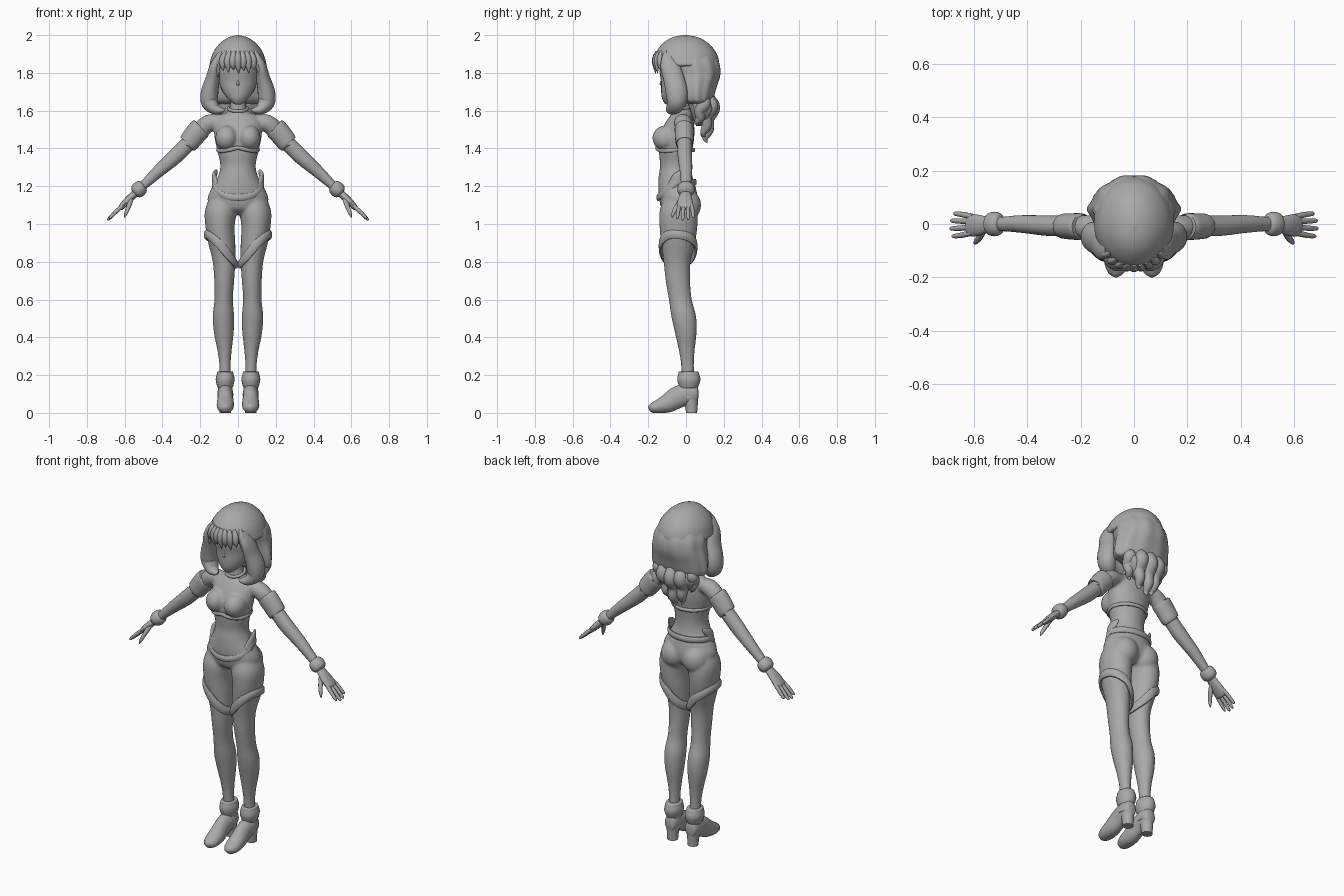
import bpy, bmesh, math
from mathutils import Vector

grey = bpy.data.materials.new("plain_grey")
grey.diffuse_color = (0.40, 0.40, 0.40, 1)


def spline(pts, closed, steps=5):
    """Smooth interpolation of path points and radii."""
    n, out = len(pts), []
    get = lambda i: Vector(pts[i % n] if closed else pts[max(0, min(n - 1, i))])
    for i in range(n if closed else n - 1):
        p0, p1, p2, p3 = (get(i + k) for k in (-1, 0, 1, 2))
        for s in range(steps):
            t = s / steps
            out.append(0.5 * (2 * p1 + (p2 - p0) * t + (2 * p0 - 5 * p1 + 4 * p2 - p3) * t * t
                              + (3 * p1 - p0 - 3 * p2 + p3) * t ** 3))
    return out if closed else out + [get(n - 1)]


def tube(bm, pts, up=(0, 1, 0), flat=False, closed=False, sides=24, ripple=(0, 0), sx=1, steps=5):
    """Loft ellipses (x, y, z, side radius, up radius) along a path."""
    rows = spline([Vector(p) for p in pts], closed, steps)
    n, rings = len(rows), []
    for i, r in enumerate(rows):
        a = rows[(i - 1) % n if closed else max(i - 1, 0)]
        b = rows[(i + 1) % n if closed else min(i + 1, n - 1)]
        t = Vector((0, 0, 1)) if flat else Vector(b[:3]) - Vector(a[:3])
        side = Vector(up).cross(t).normalized()
        top = t.cross(side).normalized()
        ring = []
        for k in range(sides):
            g = 2 * math.pi * k / sides
            w = 1 + ripple[0] * math.cos(ripple[1] * g)
            v = Vector(r[:3]) + side * (max(r[3], .001) * w * math.cos(g)) + top * (max(r[4], .001) * w * math.sin(g))
            ring.append(bm.verts.new((v.x * sx, v.y, v.z)))
        rings.append(ring)
    for i in range(n if closed else n - 1):
        p, q = rings[i], rings[(i + 1) % n]
        for k in range(sides):
            bm.faces.new((p[k], p[(k + 1) % sides], q[(k + 1) % sides], q[k]))
    if not closed:
        bm.faces.new(rings[0][::-1])
        bm.faces.new(rings[-1])


def finish(name, bm, mirror=False, voxel=0):
    bmesh.ops.recalc_face_normals(bm, faces=bm.faces)
    me = bpy.data.meshes.new(name)
    bm.to_mesh(me)
    bm.free()
    me.materials.append(grey)
    ob = bpy.data.objects.new(name, me)
    bpy.context.collection.objects.link(ob)
    if voxel:
        m = ob.modifiers.new("fuse", 'REMESH')
        m.mode, m.voxel_size, m.use_smooth_shade = 'VOXEL', voxel, True
        s = ob.modifiers.new("soften", 'SMOOTH')
        s.factor, s.iterations = 0.5, 6
    if mirror:
        ob.modifiers.new("mirror", 'MIRROR')
    bpy.ops.object.select_all(action='DESELECT')
    ob.select_set(True)
    bpy.context.view_layer.objects.active = ob
    bpy.ops.object.shade_smooth_by_angle(angle=math.radians(45))
    return ob


def part(name, pts, mirror=False, **kw):
    bm = bmesh.new()
    tube(bm, pts, **kw)
    return finish(name, bm, mirror)


def ball(c, rx, ry, rz):
    """Vertical ellipsoid as loft points."""
    return [(c[0], c[1], c[2] + rz * math.sin(a), rx * math.cos(a), ry * math.cos(a))
            for a in (math.radians(d) for d in range(-90, 91, 30))]


# Body: torso, bust, seat, legs and arms fused into one skin
body = bmesh.new()
tube(body, [(0, -.035, 1.05, .05, .05), (0, -.037, 1.08, .13, .09), (0, -.04, 1.13, .162, .102),
            (0, -.047, 1.19, .14, .1), (0, -.055, 1.25, .107, .09), (0, -.055, 1.31, .094, .083),
            (0, -.055, 1.38, .108, .088), (0, -.048, 1.46, .125, .092), (0, -.035, 1.53, .125, .078),
            (0, -.025, 1.575, .1, .058), (0, -.02, 1.605, .047, .045), (0, -.025, 1.7, .04, .042)], flat=True)
for s in (1, -1):
    tube(body, ball((.06, -.105, 1.455), .06, .073, .068), flat=True, sx=s)
    tube(body, ball((.07, .0, 1.1), .078, .08, .085), flat=True, sx=s)
    tube(body, [(.085, -.04, 1.15, .06, .07), (.092, -.04, 1.07, .083, .1), (.095, -.04, .98, .077, .1),
                (.086, -.042, .9, .072, .09), (.074, -.047, .8, .06, .072), (.073, -.043, .7, .053, .065),
                (.076, -.03, .6, .049, .061), (.077, -.012, .51, .057, .066), (.075, -.001, .42, .052, .057),
                (.071, .004, .33, .038, .042), (.069, .008, .25, .03, .034), (.068, .012, .14, .03, .034)],
         flat=True, sx=s)
    tube(body, [(.08, -.02, 1.545, .035, .04), (.15, -.015, 1.535, .046, .048), (.2, -.01, 1.495, .047, .043),
                (.26, -.008, 1.43, .042, .04), (.33, -.006, 1.36, .042, .039), (.42, 0, 1.28, .034, .034),
                (.5, 0, 1.205, .025, .028), (.55, 0, 1.155, .02, .028)], sx=s)
finish("body", body, voxel=.008)

# Top hem and neckline seam
def girdle(cx, cy, rx, ry, zf, ra, rb, n=24):
    return [(cx + rx * math.cos(g), cy + ry * math.sin(g), zf(math.cos(g), math.sin(g)), ra, rb)
            for g in (2 * math.pi * k / n for k in range(n))]

band = dict(up=(0, 0, 1), closed=True, sides=10, steps=3)
part("top_hem", girdle(0, -.057, .108, .098, lambda c, s: 1.392 + .012 * max(0, -s) * (1 - 2 * abs(c)), .008, .011), **band)
part("neck_band", girdle(0, -.022, .05, .05, lambda c, s: 1.61 + .012 * s, .008, .009), **band)

# Hip belt, dipping at the front, with side flares
part("hip_belt", girdle(0, -.05, .13, .098, lambda c, s: 1.222 - .082 * max(0, -s) ** .8, .009, .018), **band)
part("belt_flare", [(.088, -.12, 1.155, .006, .01), (.115, -.08, 1.2, .012, .022), (.126, -.045, 1.245, .012, .028),
                    (.117, -.01, 1.275, .008, .016), (.11, 0, 1.285, .002, .004)], mirror=True, up=(0, 0, 1))

# Stocking tops: tilted bands, high outside and low inside
def stocking_z(c, s):
    return .885 + .058 * c - .04 * max(0, -c) + .018 * max(0, -s) * max(0, c)
part("stocking_band", girdle(.09, -.042, .08, .092, stocking_z, .011, .024), mirror=True, **band)

# Arm and wrist cuffs
part("arm_band", [(.197, -.01, 1.508, .047, .042), (.2, -.01, 1.505, .058, .05), (.237, -.009, 1.462, .057, .049),
                  (.262, -.008, 1.428, .053, .047), (.265, -.008, 1.425, .043, .04)], mirror=True)
part("wrist_cuff", [(.5, 0, 1.207, .024, .026), (.508, 0, 1.2, .036, .041), (.525, 0, 1.183, .041, .046),
                    (.54, 0, 1.168, .036, .041), (.549, 0, 1.16, .02, .026)], mirror=True)

# Hands: palm, four fingers and thumb
hand = bmesh.new()
tube(hand, [(.535, 0, 1.17, .018, .025), (.57, -.004, 1.138, .02, .036), (.6, -.005, 1.108, .018, .042),
            (.622, -.004, 1.085, .014, .038), (.628, -.004, 1.079, .004, .025)], sides=16)
for y, reach in ((-.038, .9), (-.014, 1.0), (.01, .97), (.032, .82)):
    tube(hand, [(.605, y * .85, 1.103, .011, .011), (.605 + .045 * reach, y * 1.1, 1.103 - .042 * reach, .0105, .0105),
                (.605 + .078 * reach, y * 1.2, 1.103 - .075 * reach, .008, .008),
                (.605 + .086 * reach, y * 1.2, 1.103 - .084 * reach, .002, .002)], sides=10)
tube(hand, [(.563, -.02, 1.135, .012, .014), (.578, -.048, 1.095, .012, .013), (.592, -.066, 1.06, .0095, .01),
            (.6, -.073, 1.035, .003, .003)], sides=10)
finish("hand", hand, mirror=True)

# Boots: foot, ankle shaft, heel and cuff
boot = bmesh.new()
tube(boot, [(.067, .066, .1, .012, .02), (.067, .055, .1, .034, .047), (.067, .01, .1, .042, .055),
            (.067, -.045, .082, .041, .058), (.067, -.095, .052, .045, .05), (.067, -.145, .034, .044, .037),
            (.067, -.182, .024, .03, .025), (.067, -.196, .018, .006, .012)], up=(0, 0, 1))
tube(boot, [(.067, .012, .08, .042, .05), (.067, .014, .13, .038, .046), (.067, .014, .19, .036, .042)], flat=True)
tube(boot, [(.067, .03, 0, .03, .029), (.067, .028, .04, .032, .034), (.067, .025, .085, .037, .04)], flat=True)
for v in boot.verts:
    v.co.z = max(v.co.z, 0)
finish("boot", boot, mirror=True)
part("boot_cuff", [(.068, .014, .13, .034, .042), (.068, .014, .138, .041, .05), (.068, .015, .175, .05, .061),
                   (.068, .014, .207, .044, .055), (.068, .013, .218, .04, .05), (.068, .013, .219, .028, .03)],
     mirror=True, flat=True)

# Head and nose
part("head", [(0, -.085, 1.632, .012, .018), (0, -.082, 1.642, .03, .034), (0, -.07, 1.67, .06, .058),
              (0, -.052, 1.71, .086, .08), (0, -.035, 1.76, .102, .098), (0, -.03, 1.83, .108, .11),
              (0, -.02, 1.92, .08, .09)], flat=True)
part("nose", [(0, -.126, 1.765, .004, .005), (0, -.133, 1.742, .007, .007), (0, -.126, 1.73, .003, .004)], flat=True, sides=8)

# Hair cap, back bell and lower layer
part("hair_cap", [(0, .005, 1.835, .1, .115), (0, .003, 1.838, .146, .165), (0, .002, 1.87, .145, .171),
                  (0, 0, 1.92, .125, .152), (0, -.002, 1.965, .086, .11), (0, -.004, 1.99, .045, .062),
                  (0, -.004, 2.0, .004, .006)], flat=True, sides=40)
part("hair_back", [(0, .06, 1.635, .1, .04), (0, .06, 1.642, .155, .07), (0, .056, 1.665, .172, .09),
                   (0, .056, 1.72, .17, .106), (0, .06, 1.79, .155, .123), (0, .045, 1.86, .143, .13),
                   (0, .03, 1.93, .1, .1)], flat=True, sides=60, ripple=(.022, 10))
part("hair_lower", [(0, .08, 1.52, .05, .025), (0, .085, 1.56, .1, .05), (0, .09, 1.61, .13, .072),
                    (0, .07, 1.67, .13, .07)], flat=True, sides=60, ripple=(.04, 11))

# Wavy curls hanging at the back
curls = bmesh.new()
for x, y, end, r in ((0, .13, 1.43, .04), (.055, .12, 1.46, .04), (-.055, .12, 1.45, .04),
                     (.105, .085, 1.52, .036), (-.105, .085, 1.52, .036)):
    h = 1.68 - end
    tube(curls, [(x, y - .01, 1.68, r * .6, r * .6), (x * 1.05, y + .012, 1.68 - h * .25, r, r),
                 (x * 1.0, y - .012, 1.68 - h * .5, r * .85, r * .8), (x * .92, y - .01, 1.68 - h * .72, r * .7, r * .7),
                 (x * .8, y - .028, 1.68 - h * .9, r * .4, r * .4), (x * .75, y - .018, end, .002, .002)], sides=14)
finish("hair_curls", curls)

# Side locks curling inwards over the collarbones
part("side_lock", [(.095, -.095, 1.9, .015, .03), (.122, -.085, 1.84, .026, .05), (.134, -.065, 1.77, .037, .055),
                   (.15, -.05, 1.7, .046, .058), (.15, -.05, 1.645, .045, .052), (.12, -.07, 1.608, .03, .038),
                   (.085, -.085, 1.602, .014, .02), (.068, -.09, 1.61, .002, .003)], mirror=True)

# Fringe of pointed strands
fringe = bmesh.new()
for k in range(9):
    x = -.108 + .027 * k
    y = -.168 * math.sqrt(1 - (x / .15) ** 2)
    tip = (1.775, 1.812, 1.80, 1.815, 1.795, 1.812, 1.798, 1.815, 1.775)[k]
    tube(fringe, [(x * .8, y * .92, 1.915, .008, .006), (x * .95, y * .97, 1.88, .019, .016),
                  (x, y * .98, 1.845, .018, .014), (x * 1.02 + .004, y * .96, tip, .001, .001)], sides=10)
finish("fringe", fringe)
